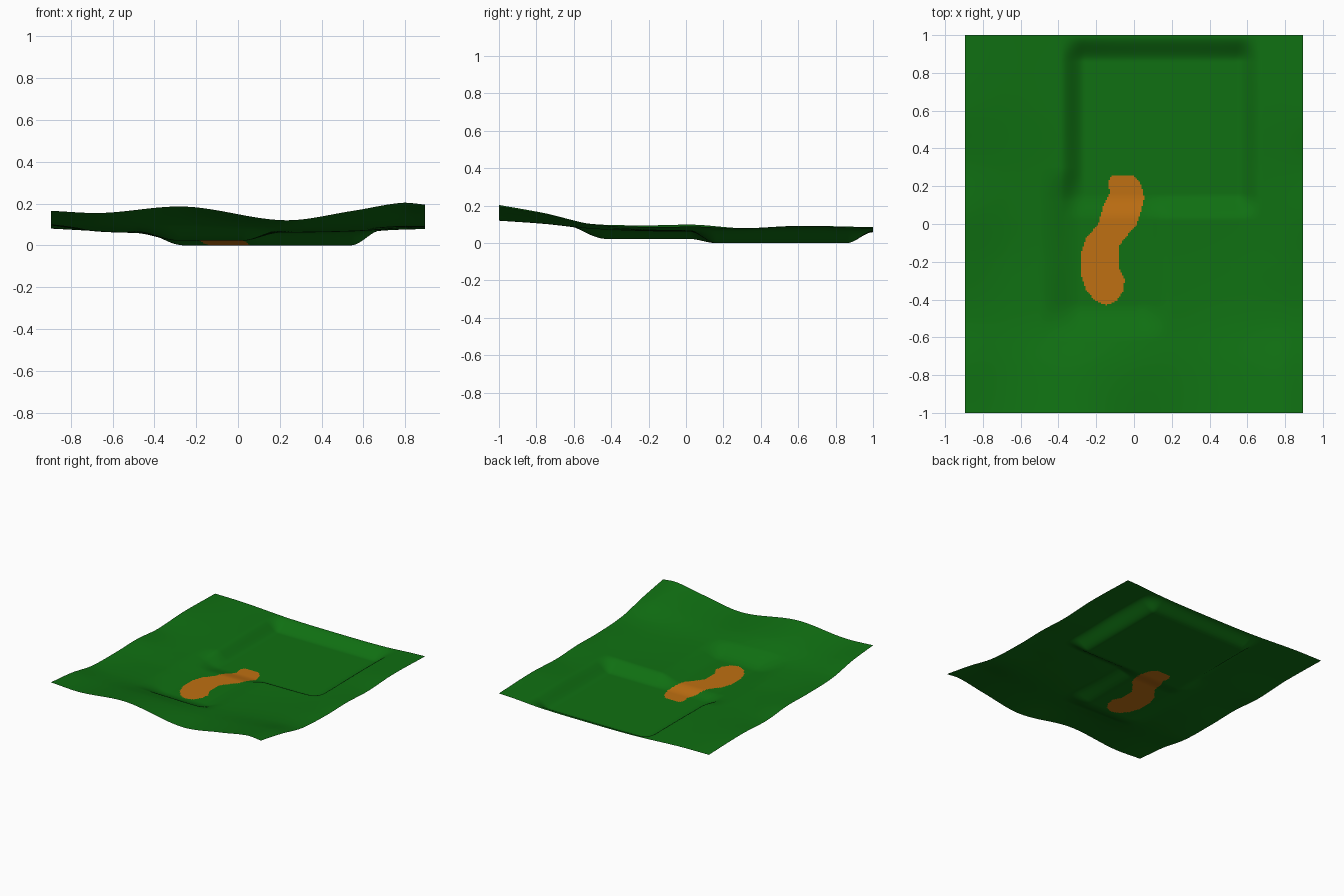
import bpy, bmesh

if "Cube" in bpy.data.objects:
    bpy.data.objects.remove(bpy.data.objects["Cube"])

HX, HY = 0.895, 1.0
NX, NY = 224, 250

# Coarse rolling-ground heights: one row per Y station, one column per X station
XS = [-0.895, -0.65, -0.25, 0.22, 0.55, 0.78, 0.895]
YS = [-1.0, -0.75, -0.5, -0.2, 0.05, 0.3, 0.6, 1.0]
HEIGHTS = [
    [.165, .155, .185, .120, .165, .203, .195],
    [.143, .122, .138, .102, .130, .158, .152],
    [.102, .085, .072, .075, .088, .100, .100],
    [.095, .066, .060, .062, .070, .085, .085],
    [.098, .066, .060, .060, .065, .080, .088],
    [.080, .068, .062, .060, .065, .075, .078],
    [.092, .078, .065, .060, .068, .082, .090],
    [.085, .082, .062, .058, .062, .076, .080],
]

# Outline of the orange path patch, seen from above
PATCH = [(-0.12, 0.255), (0.0, 0.255), (0.035, 0.215), (0.055, 0.14), (0.035, 0.06),
         (0.01, -0.01), (-0.045, -0.07), (-0.08, -0.12), (-0.08, -0.23), (-0.05, -0.29),
         (-0.055, -0.35), (-0.095, -0.41), (-0.15, -0.43), (-0.2, -0.41), (-0.25, -0.355),
         (-0.28, -0.27), (-0.28, -0.16), (-0.255, -0.08), (-0.19, 0.0), (-0.165, 0.09),
         (-0.13, 0.16), (-0.135, 0.225)]


def smooth(a, b, v):
    t = max(0.0, min(1.0, (v - a) / (b - a)))
    return t * t * (3 - 2 * t)


def spline(ts, vs, t):
    """Smooth interpolation through unevenly spaced stations."""
    n = len(ts)
    i = 0
    while i < n - 2 and t > ts[i + 1]:
        i += 1

    def slope(k):
        a, b = max(k - 1, 0), min(k + 1, n - 1)
        return (vs[b] - vs[a]) / (ts[b] - ts[a])
    h = ts[i + 1] - ts[i]
    u = (t - ts[i]) / h
    return ((2*u**3 - 3*u*u + 1) * vs[i] + (u**3 - 2*u*u + u) * h * slope(i)
            + (3*u*u - 2*u**3) * vs[i + 1] + (u**3 - u*u) * h * slope(i + 1))


def box_mask(x, y, left, right, front, back):
    return (smooth(*left, x) * (1 - smooth(*right, x))
            * smooth(*front, y) * (1 - smooth(*back, y)))


def in_patch(x, y):
    inside = False
    for (x1, y1), (x2, y2) in zip(PATCH, PATCH[1:] + PATCH[:1]):
        if (y1 > y) != (y2 > y) and x < x1 + (y - y1) * (x2 - x1) / (y2 - y1):
            inside = not inside
    return inside


def material(name, color):
    m = bpy.data.materials.new(name)
    m.diffuse_color = (*color, 1)
    m.use_nodes = True
    m.node_tree.nodes["Principled BSDF"].inputs["Base Color"].default_value = m.diffuse_color
    return m


# Ground sheet
bm = bmesh.new()
bmesh.ops.create_grid(bm, x_segments=NX, y_segments=NY, size=1.0)
columns = {}
for v in bm.verts:
    x, y = v.co.x * HX, v.co.y * HY
    key = round(y, 4)
    if key not in columns:
        columns[key] = [spline(YS, [r[c] for r in HEIGHTS], y) for c in range(len(XS))]
    z = spline(XS, columns[key], x)
    # shallow hollow around the path
    hollow = box_mask(x, y, (-0.5, -0.28), (0.02, 0.2), (-0.62, -0.42), (0.12, 0.3))
    z += (0.022 - z) * hollow
    # flat rectangular pad sunk into the ground
    z *= 1 - box_mask(x, y, (-0.39, -0.26), (0.54, 0.68), (0.02, 0.16), (0.86, 1.0))
    v.co = (x, y, z)

# Path colour by outline
for f in bm.faces:
    f.smooth = True
    c = f.calc_center_median()
    f.material_index = 1 if in_patch(c.x, c.y) else 0

me = bpy.data.meshes.new("ground")
bm.to_mesh(me)
bm.free()
me.materials.append(material("grass green", (0.005, 0.16, 0.006)))
me.materials.append(material("path orange", (0.52, 0.16, 0.006)))
bpy.context.collection.objects.link(bpy.data.objects.new("ground", me))
